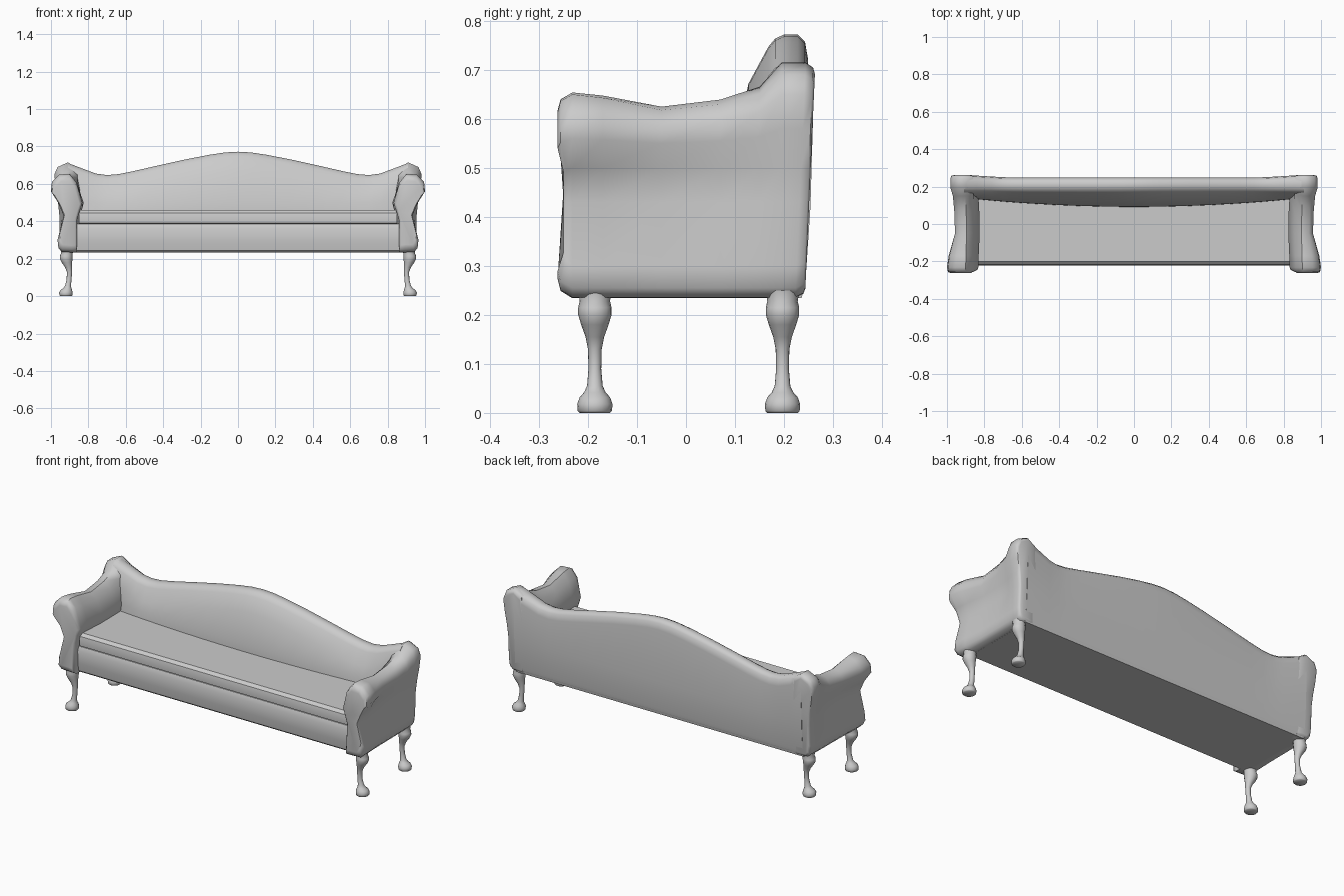
import bpy, bmesh, math

if "Cube" in bpy.data.objects:
    bpy.data.objects.remove(bpy.data.objects["Cube"])


def loft(name, rings, mirror=False, angle=40):
    """Skin equal-length closed rings, cap both ends, optionally mirror in x."""
    bm = bmesh.new()
    loops = [[bm.verts.new(p) for p in ring] for ring in rings]
    n = len(loops[0])
    for a, b in zip(loops, loops[1:]):
        for i in range(n):
            j = (i + 1) % n
            bm.faces.new((a[i], a[j], b[j], b[i]))
    bm.faces.new(loops[0])
    bm.faces.new(loops[-1])
    bmesh.ops.recalc_face_normals(bm, faces=bm.faces)
    mesh = bpy.data.meshes.new(name)
    bm.to_mesh(mesh)
    bm.free()
    obj = bpy.data.objects.new(name, mesh)
    bpy.context.collection.objects.link(obj)
    bpy.ops.object.select_all(action='DESELECT')
    obj.select_set(True)
    bpy.context.view_layer.objects.active = obj
    bpy.ops.object.shade_smooth_by_angle(angle=math.radians(angle))
    if mirror:
        obj.modifiers.new("mirror", 'MIRROR').use_mirror_merge = False
    return obj


def extrude_x(name, profile, half):
    return loft(name, [[(x, y, z) for y, z in profile] for x in (-half, half)], angle=35)


# Seat rail and cushion
extrude_x("seat_rail", [(-.20, .234), (-.213, .245), (-.22, .29), (-.222, .36), (-.212, .385),
                        (-.20, .39), (.20, .39), (.24, .30), (.24, .25), (.23, .234)], .90)
extrude_x("seat_cushion", [(-.205, .385), (-.219, .392), (-.221, .42), (-.216, .445),
                           (-.20, .46), (.16, .46), (.16, .385)], .85)

# Camel back: yz section swept along x with a varying top line
TOPS = [(0, .772), (.07, .768), (.15, .756), (.28, .731), (.42, .700), (.56, .668), (.64, .652),
        (.70, .647), (.76, .655), (.84, .685), (.91, .712)]


def back_ring(x, top):
    u = abs(x)
    f = .09 + .04 * (u / .83) ** 2
    e = .012 * min(1, max(0, (u - .68) / .2))
    pts = [(.12, .234), (f, .40), (f + .003, .50), (f + .5 * (.165 - f), top - .10),
           (.168, top - .025), (.182, top - .008), (.20, top), (.228, top), (.243 + e, top - .015),
           (.249 + e, top - .05), (.248 + e * .5, .42), (.244, .27), (.236, .234)]
    return [(x, y, z) for y, z in pts]


stations = [(-x, t) for x, t in TOPS[:0:-1]] + TOPS
loft("camel_back", [back_ring(x, t) for x, t in stations], angle=50)

# Arms: xz section morphing from front scroll through waist to the back corner post
FRONT = [(.89, .234), (.94, .236), (.96, .255), (.965, .30), (.932, .43), (.962, .50), (1.0, .56),
         (.995, .61), (.955, .65), (.90, .654), (.865, .61), (.832, .50), (.845, .46),
         (.86, .41), (.86, .234)]
WAIST = [(.89, .234), (.935, .236), (.95, .255), (.953, .30), (.932, .43), (.938, .50), (.957, .55),
         (.957, .585), (.935, .618), (.895, .625), (.858, .59), (.825, .50), (.835, .46),
         (.85, .41), (.86, .234)]
POST = [(.89, .234), (.93, .236), (.95, .255), (.955, .30), (.955, .43), (.962, .50), (.975, .58),
        (.982, .65), (.965, .69), (.91, .715), (.86, .685), (.84, .50), (.84, .46),
        (.85, .41), (.86, .234)]


def mix(a, b, t):
    return [(p[0] + (q[0] - p[0]) * t, p[1] + (q[1] - p[1]) * t) for p, q in zip(a, b)]


def shrink(sec, sx, sz):
    return [(.91 + (x - .91) * sx, .45 + (z - .45) * sz) for x, z in sec]


def front_y(z):
    return -.262 if z > .5 or z < .31 else -.25


rings = [[(x, front_y(z), z) for x, z in shrink(FRONT, .80, .82)],
         [(x, front_y(z) + .006, z) for x, z in shrink(FRONT, .94, .93)]]
for y, sec in [(-.232, FRONT), (-.17, mix(FRONT, WAIST, .22)), (-.05, WAIST),
               (.07, mix(WAIST, POST, .16)), (.15, mix(WAIST, POST, .45)), (.195, POST)]:
    rings.append([(x, y, z) for x, z in sec])
for dy, sx, sz in [(-.02, 1, 1), (-.004, .94, .96), (0, .80, .91)]:
    rings.append([(x, .243 + dy + .02 * (z - .24) / .45, z) for x, z in shrink(POST, sx, sz)])
loft("arms", rings, mirror=True, angle=50)

# Cabriole legs: (height, outward shift, radius)
LEG = [(0, .005, .031), (.004, .005, .035), (.018, .005, .036), (.032, .003, .031), (.042, -.002, .022),
       (.055, -.006, .016), (.09, -.012, .013), (.13, -.014, .014), (.155, -.009, .019),
       (.18, 0, .028), (.20, .004, .034), (.215, .003, .034), (.228, 0, .031), (.25, 0, .034)]
for name, cy in [("front_legs", -.186), ("back_legs", .197)]:
    loft(name, [[(.915 + dx + r * math.cos(a), cy + r * math.sin(a), z)
                 for a in (k * math.tau / 16 for k in range(16))] for z, dx, r in LEG],
         mirror=True, angle=50)
